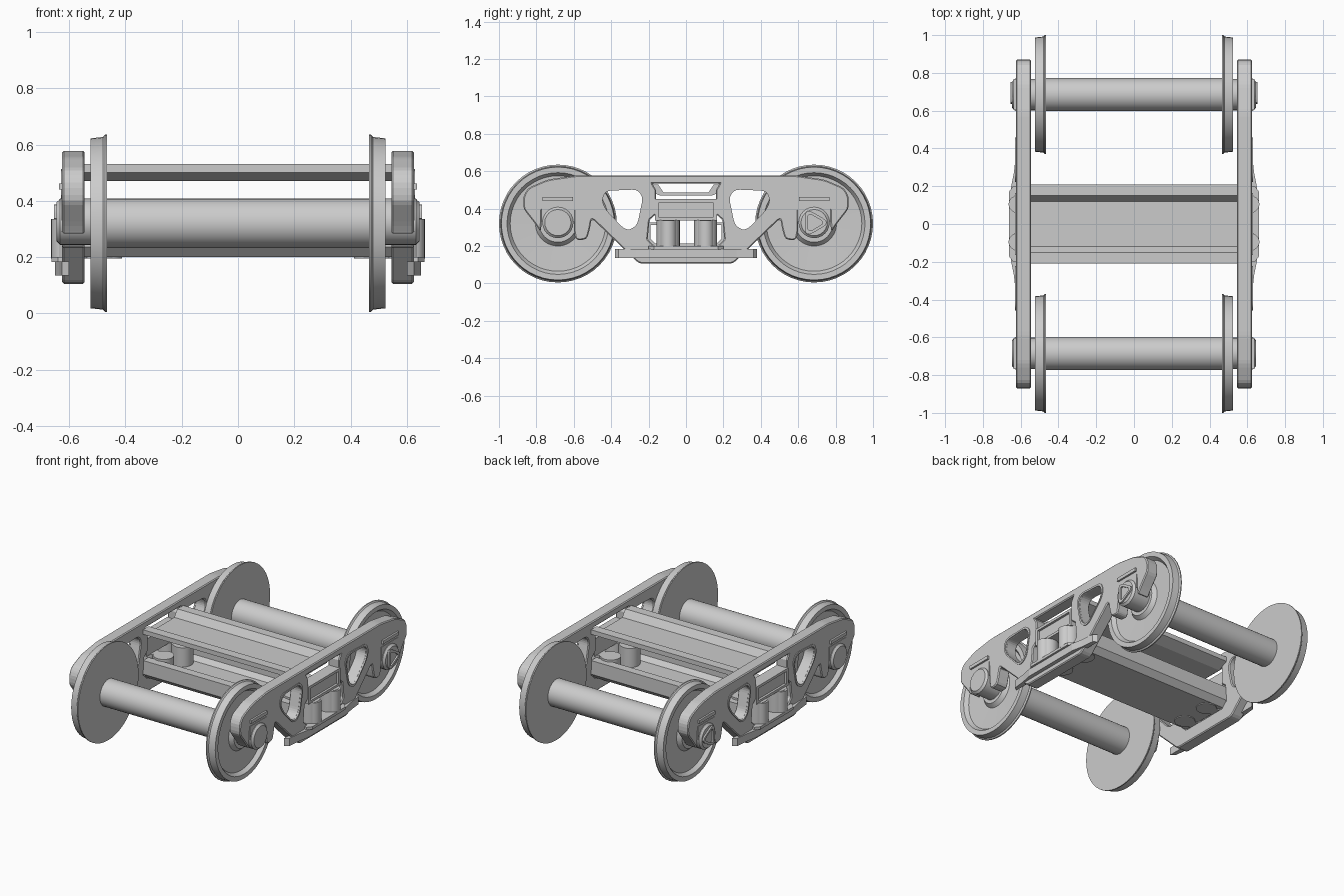
import bpy, bmesh
from math import sin, cos, pi, radians
from mathutils import Vector, Matrix

if "Cube" in bpy.data.objects:
    bpy.data.objects.remove(bpy.data.objects["Cube"])

AXLE_Y, AXLE_Z = 0.685, 0.32


def finish(name, bm, mirror=True, bevel=0.0, smooth=True):
    bmesh.ops.recalc_face_normals(bm, faces=bm.faces)
    me = bpy.data.meshes.new(name)
    bm.to_mesh(me)
    bm.free()
    ob = bpy.data.objects.new(name, me)
    bpy.context.collection.objects.link(ob)
    if smooth:
        bpy.ops.object.select_all(action='DESELECT')
        bpy.context.view_layer.objects.active = ob
        ob.select_set(True)
        bpy.ops.object.shade_smooth_by_angle(angle=radians(30))
    if bevel:
        m = ob.modifiers.new("edge", 'BEVEL')
        m.width, m.segments, m.limit_method = bevel, 1, 'ANGLE'
        m.angle_limit = radians(40)
        m.use_clamp_overlap = False
    if mirror:
        m = ob.modifiers.new("other_side", 'MIRROR')
        m.use_axis = (True, False, False)
    return ob


def rounded(pts, r, n=4):
    """Replace each corner of a closed polygon by a small curve."""
    out = []
    for i, p in enumerate(pts):
        p, a, b = Vector(p), Vector(pts[i - 1]), Vector(pts[(i + 1) % len(pts)])
        s = p + (a - p).normalized() * min(r, (a - p).length * 0.45)
        e = p + (b - p).normalized() * min(r, (b - p).length * 0.45)
        for k in range(n + 1):
            t = k / n
            out.append(tuple(s * (1 - t) ** 2 + p * 2 * t * (1 - t) + e * t * t))
    return out


def prism(name, loops, lo, hi, axis='x', **kw):
    """Extrude an outline (plus holes) along x (points are y,z) or z (points are x,y)."""
    bm = bmesh.new()
    edges = []
    for loop in loops:
        vs = [bm.verts.new((lo, a, b) if axis == 'x' else (a, b, lo)) for a, b in loop]
        edges += [bm.edges.new((vs[i - 1], vs[i])) for i in range(len(vs))]
    bmesh.ops.triangle_fill(bm, edges=edges, use_beauty=True)
    ext = bmesh.ops.extrude_face_region(bm, geom=bm.faces[:])
    d = (hi - lo, 0, 0) if axis == 'x' else (0, 0, hi - lo)
    bmesh.ops.translate(bm, vec=d, verts=[g for g in ext['geom'] if isinstance(g, bmesh.types.BMVert)])
    return finish(name, bm, **kw)


def lathe(name, profile, y, z, seg=40, **kw):
    """Spin (x, radius) points round an axis along x through (y, z)."""
    bm = bmesh.new()
    vs = [bm.verts.new((x, y + r, z)) for x, r in profile]
    edges = [bm.edges.new(p) for p in zip(vs, vs[1:])]
    bmesh.ops.spin(bm, geom=vs + edges, cent=(0, y, z), axis=(1, 0, 0),
                   angle=2 * pi, steps=seg, use_duplicate=False)
    bmesh.ops.remove_doubles(bm, verts=bm.verts, dist=1e-5)
    return finish(name, bm, **kw)


def post(name, x, y, z0, z1, r, seg=24):
    bm = bmesh.new()
    bmesh.ops.create_cone(bm, cap_ends=True, segments=seg, radius1=r, radius2=r, depth=z1 - z0,
                          matrix=Matrix.Translation((x, y, (z0 + z1) / 2)))
    return finish(name, bm)


def rect(y0, y1, z0, z1):
    return [(y0, z0), (y1, z0), (y1, z1), (y0, z1)]


def both(half):
    """Complete a half outline by reflecting it."""
    return half + [(-a, b) for a, b in reversed(half)]


# side frames with two windows and the spring opening
outline = both([(.25, .105), (.37, .22), (.505, .35), (.512, .30), (.53, .235), (.59, .23),
                (.60, .28), (.60, .41), (.77, .41), (.775, .27), (.80, .31), (.87, .40),
                (.87, .465), (.845, .51), (.74, .555), (.59, .577)])
window = [(.45, .445), (.43, .495), (.26, .502), (.23, .46), (.26, .315), (.30, .285), (.335, .295), (.43, .395)]
window_l = [(-a, b) for a, b in window]
opening = both([(.165, .197), (.205, .235), (.195, .34), (.16, .37), (.16, .50), (.18, .533)])
holes = [rounded(window, .03), rounded(window_l, .03), opening]
prism("side_frame", [rounded(outline, .02, 2)] + holes, .545, .625, bevel=.006, smooth=False)


# raised rims round the windows
def grow(pts, k):
    cy = sum(p[0] for p in pts) / len(pts)
    cz = sum(p[1] for p in pts) / len(pts)
    return [(cy + (a - cy) * k, cz + (b - cz) * k) for a, b in pts]


for w, tag in ((window, "rear"), (window_l, "front")):
    prism("window_rim_" + tag, [rounded(grow(w, 1.12), .03), rounded(w, .03)], .62, .63)

# spring seat at the foot of each frame
prism("spring_seat", [[(.60, -.38), (.626, -.36), (.636, -.27), (.65, -.2), (.65, .2),
                       (.636, .27), (.626, .36), (.60, .38)]], .135, .185, axis='z', smooth=False)
prism("seat_lip", [[(.55, -.2), (.64, -.2), (.663, -.17), (.663, .17), (.64, .2), (.55, .2)]],
      .182, .2, axis='z', smooth=False)

# bolster end block and its raised border
prism("bolster_end", [rect(-.165, .165, .335, .45)], .55, .615, smooth=False)
prism("bolster_end_border", [rect(-.165, .165, .335, .45), rect(-.145, .145, .352, .433)],
      .61, .63, smooth=False)

# springs, two rows of two per side
for x in (.475, .59):
    for y in (-.095, .105):
        post("spring", x, y, .195, .338, .062)
        post("spring_core", x + .03, y, .195, .336, .044)

# bolster trough across the middle
prism("bolster", [both([(.14, .47), (.21, .50), (.21, .53), (.15, .53), (.12, .485)])],
      -.548, .548, mirror=False, smooth=False)

# spring plank, a deep channel with turned-in lips
prism("spring_plank", [both([(.17, .20), (.205, .235), (.205, .325), (.15, .325), (.15, .312),
                             (.19, .312), (.19, .24), (.163, .212)])],
      -.548, .548, mirror=False, smooth=False)

for s, tag in ((-1, "front"), (1, "rear")):
    y = s * AXLE_Y
    # axle and flanged wheels
    lathe("axle_" + tag, [(-.47, .088), (0, .088), (.47, .088)], y, AXLE_Z, 32, mirror=False)
    lathe("wheel_" + tag, [(.466, 0), (.466, .315), (.473, .315), (.48, .307), (.525, .302),
                           (.525, .272), (.50, .255), (.495, .12), (.52, .10), (.52, 0)], y, AXLE_Z, 48)
    # bearing, end cap and adapter above it
    lathe("bearing_" + tag, [(.51, 0), (.51, .083), (.632, .083), (.638, .076), (.645, .07), (.645, 0)],
          y, AXLE_Z + .005, 24)
    prism("adapter_" + tag, [rect(y - .088, y + .088, .33, .42)], .552, .628, smooth=False)
    prism("adapter_rail_" + tag, [rect(y - .082, y + .082, .44, .462)], .62, .637, smooth=False)

# three-cornered cap ring on the rear bearings
tri = [[(AXLE_Y - .003 + r * cos(a), AXLE_Z + .005 + r * sin(a)) for a in (0, 2 * pi / 3, 4 * pi / 3)]
       for r in (.092, .062)]
prism("cap_ring", [rounded(tri[0], .05), rounded(tri[1], .03)], .64, .655)
